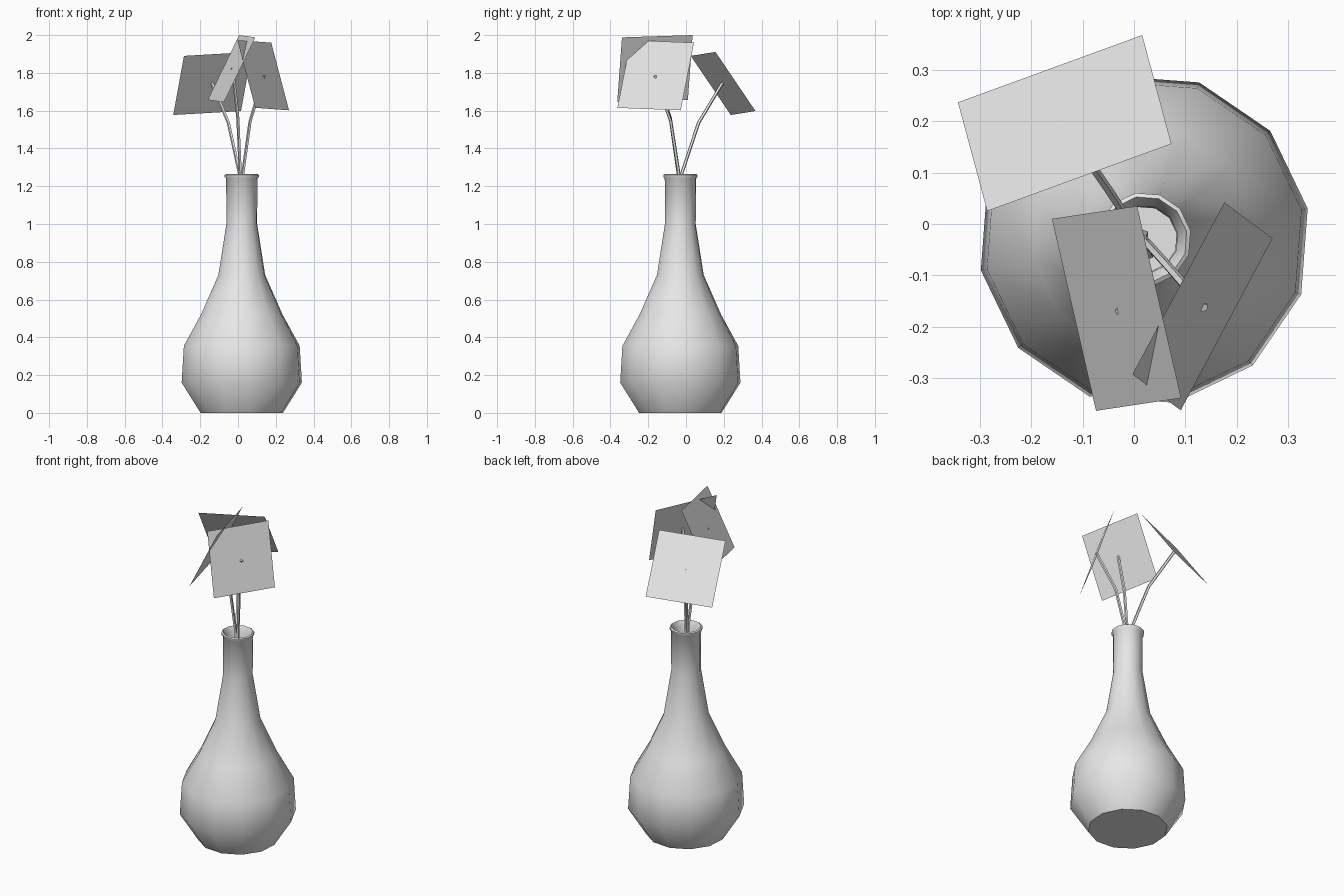
import bpy, bmesh
from math import sin, cos, radians, pi
from mathutils import Vector

cube = bpy.data.objects.get("Cube")
if cube:
    bpy.data.objects.remove(cube, do_unlink=True)

# One plain colour for everything
grey = bpy.data.materials.new("light_grey")
grey.use_nodes = True
colour = (0.8, 0.8, 0.8, 1)
grey.diffuse_color = colour
grey.node_tree.nodes["Principled BSDF"].inputs["Base Color"].default_value = colour

SIDES = 12
TURN = radians(10.7)
CENTRE = Vector((0.02, -0.03, 0))


def add_object(name, bm):
    bmesh.ops.recalc_face_normals(bm, faces=bm.faces)
    mesh = bpy.data.meshes.new(name)
    bm.to_mesh(mesh)
    bm.free()
    mesh.materials.append(grey)
    obj = bpy.data.objects.new(name, mesh)
    bpy.context.collection.objects.link(obj)
    return obj


def lathe(name, profile):
    """Spin (radius, height) points into a shell capped at both ends."""
    bm = bmesh.new()
    rings = []
    for r, z in profile:
        angles = [TURN + 2 * pi * i / SIDES for i in range(SIDES)]
        rings.append([bm.verts.new(CENTRE + Vector((r * cos(a), r * sin(a), z)))
                      for a in angles])
    for low, high in zip(rings, rings[1:]):
        for i in range(SIDES):
            j = (i + 1) % SIDES
            bm.faces.new((low[i], low[j], high[j], high[i]))
    bm.faces.new(rings[0])
    bm.faces.new(rings[-1])
    return add_object(name, bm)


def petal_card(name, a, b, c):
    """Flat parallelogram from three consecutive corners."""
    a, b, c = Vector(a), Vector(b), Vector(c)
    bm = bmesh.new()
    bm.faces.new([bm.verts.new(p) for p in (a, b, c, a + c - b)])
    return add_object(name, bm)


def stem(name, points, radius=0.009, sides=5):
    """Thin tube along a short bent path."""
    bm = bmesh.new()
    pts = [Vector(p) for p in points]
    rings = []
    for i, p in enumerate(pts):
        along = (pts[min(i + 1, len(pts) - 1)] - pts[max(i - 1, 0)]).normalized()
        u = along.cross(Vector((0, 1, 0))).normalized()
        v = along.cross(u)
        rings.append([bm.verts.new(p + radius * (u * cos(2 * pi * k / sides)
                                                 + v * sin(2 * pi * k / sides)))
                      for k in range(sides)])
    for low, high in zip(rings, rings[1:]):
        for k in range(sides):
            m = (k + 1) % sides
            bm.faces.new((low[k], low[m], high[m], high[k]))
    bm.faces.new(rings[0])
    bm.faces.new(rings[-1])
    return add_object(name, bm)


# Vase: outer wall, rolled rim, inner wall and floor
outer = [(0.222, 0), (0.324, 0.16), (0.312, 0.355), (0.22, 0.52),
         (0.126, 0.73), (0.083, 1.0), (0.084, 1.24)]
rim = [(0.092, 1.25), (0.092, 1.26), (0.084, 1.265), (0.066, 1.23)]
inner = [(0.064, 1.0), (0.105, 0.73), (0.2, 0.52), (0.29, 0.355),
         (0.3, 0.17), (0.21, 0.03)]
vase = lathe("vase", outer + rim + inner)

# Flat flower cards
petal_card("back_flower", (-0.286, 0.025, 1.89), (-0.343, 0.237, 1.577),
           (0.016, 0.368, 1.598))
petal_card("front_flower", (0.006, 0.035, 2.0), (-0.16, 0.01, 1.657),
           (-0.074, -0.364, 1.645))
petal_card("left_flower", (0.176, 0.042, 1.96), (0.27, -0.028, 1.602),
           (0.091, -0.363, 1.615))

# Stems rising out of the neck
back = stem("back_stem", [(0.03, -0.06, 0.95), (0.01, -0.025, 1.26),
                          (-0.05, 0.066, 1.535), (-0.137, 0.192, 1.745)])
front = stem("front_stem", [(0.02, -0.02, 0.95), (0.013, -0.04, 1.26),
                            (0, -0.083, 1.56), (-0.028, -0.17, 1.825)])
left = stem("left_stem", [(0.0, -0.015, 0.95), (0.025, -0.037, 1.26),
                          (0.064, -0.08, 1.54), (0.136, -0.163, 1.785)])

# Smooth the rounded parts, keeping hard edges
bpy.ops.object.select_all(action='DESELECT')
for obj in (vase, back, front, left):
    obj.select_set(True)
bpy.context.view_layer.objects.active = vase
bpy.ops.object.shade_smooth_by_angle(angle=radians(50))
